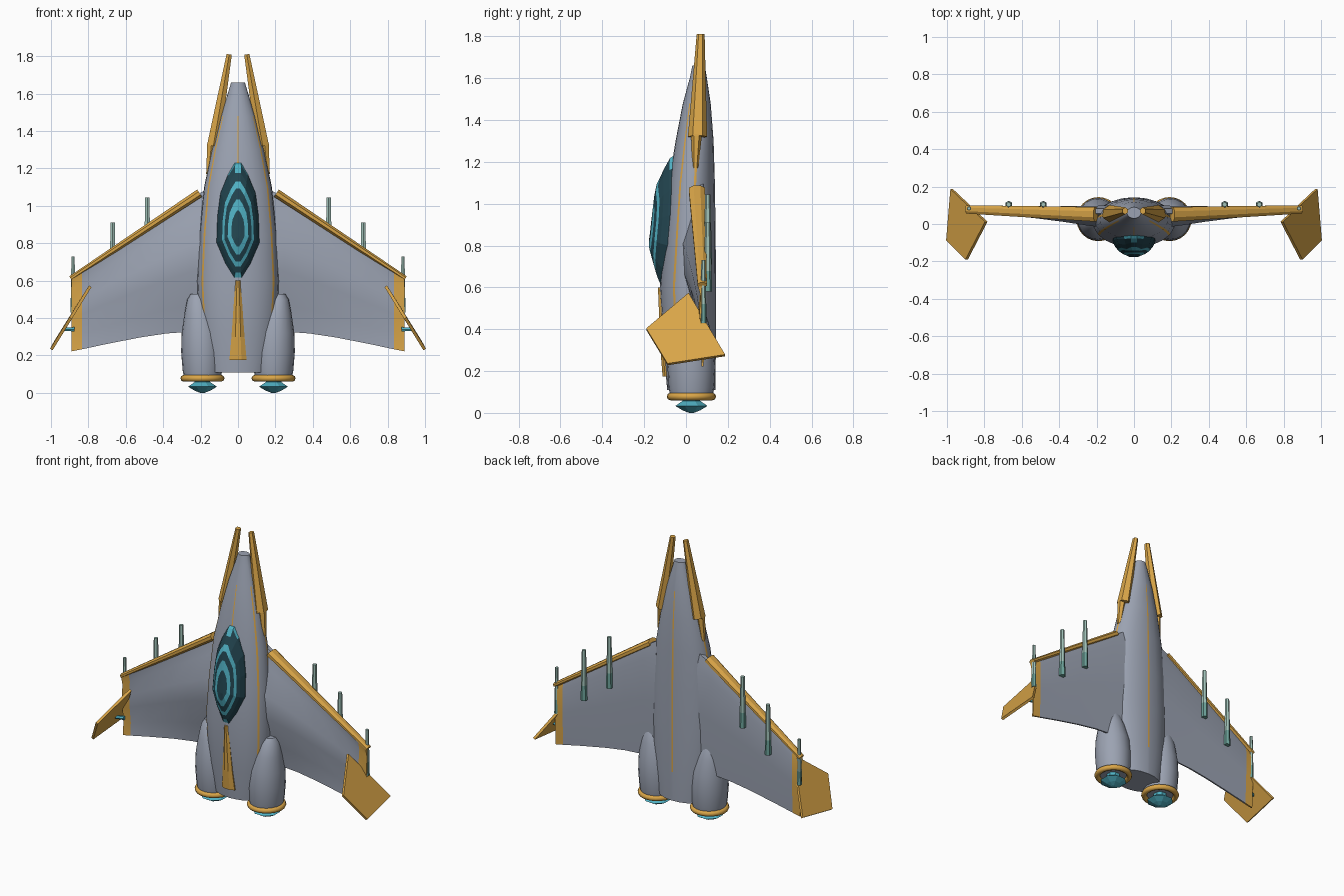
import bpy, bmesh, math
from mathutils import Vector

if "Cube" in bpy.data.objects:
    bpy.data.objects.remove(bpy.data.objects["Cube"])


def material(name, rgb):
    m = bpy.data.materials.new(name)
    m.diffuse_color = (*rgb, 1)
    m.use_nodes = True
    m.node_tree.nodes["Principled BSDF"].inputs["Base Color"].default_value = m.diffuse_color
    return m


GREY = material("hull grey", (0.33, 0.365, 0.445))
GOLD = material("gold trim", (0.70, 0.38, 0.065))
DARK = material("dark glass", (0.016, 0.058, 0.078))
CYAN = material("cyan glow", (0.08, 0.44, 0.55))
PALE = material("pale metal", (0.36, 0.55, 0.49))
TEAL = material("teal metal", (0.15, 0.36, 0.32))


def lerp(table, z):
    """Linear lookup of (key, value) pairs in ascending key order."""
    for (a, va), (b, vb) in zip(table, table[1:]):
        if z <= b:
            t = max(0, (z - a) / (b - a))
            return va + (vb - va) * t
    return table[-1][1]


def finish(name, bm, mats, smooth=None):
    bmesh.ops.recalc_face_normals(bm, faces=bm.faces)
    me = bpy.data.meshes.new(name)
    bm.to_mesh(me)
    bm.free()
    for m in mats:
        me.materials.append(m)
    ob = bpy.data.objects.new(name, me)
    bpy.context.collection.objects.link(ob)
    if smooth:
        bpy.ops.object.select_all(action='DESELECT')
        ob.select_set(True)
        bpy.context.view_layer.objects.active = ob
        bpy.ops.object.shade_smooth_by_angle(angle=math.radians(smooth))
    return ob


def loft(name, rings, mats, rule=None, smooth=None):
    """Skin closed rings; rule(ring index, side index, face centre) picks the colour."""
    bm = bmesh.new()
    vs = [[bm.verts.new(p) for p in r] for r in rings]
    n = len(vs[0])
    for i in range(len(vs) - 1):
        for j in range(n):
            k = (j + 1) % n
            f = bm.faces.new((vs[i][j], vs[i][k], vs[i + 1][k], vs[i + 1][j]))
            if rule:
                f.material_index = rule(i, j, f.calc_center_median())
    for i, ends in ((0, vs[0]), (-2, vs[-1])):
        f = bm.faces.new(ends)
        if rule:
            f.material_index = rule(i, 0, f.calc_center_median())
    return finish(name, bm, mats, smooth)


def disc(cx, cy, z, rx, ry, n, turn=0.0):
    return [(cx + rx * math.cos(2 * math.pi * k / n + turn),
             cy + ry * math.sin(2 * math.pi * k / n + turn), z) for k in range(n)]


# Fuselage: elliptical sections (z, half width, front y, back y) with painted stripes
SECTIONS = [(0.11, .17, -.09, .14), (0.3, .205, -.107, .143), (0.6, .22, -.125, .143),
            (0.85, .207, -.105, .142), (1.1, .182, -.082, .138), (1.3, .14, -.05, .132),
            (1.48, .093, -.015, .118), (1.6, .055, .018, .10), (1.66, .037, .03, .09)]
half = [1.5, 15, 29, 43, 57.5, 62.5, 78, 95, 101, 115, 130, 145, 162, 178.3]
angles = half + [360 - a for a in reversed(half)]
rings = []
for z, rx, yf, yb in SECTIONS:
    cy, ry = (yf + yb) / 2, (yb - yf) / 2
    rings.append([(rx * math.sin(math.radians(a)), cy - ry * math.cos(math.radians(a)), z)
                  for a in angles])


def stripe(i, j, c):
    a = (angles[j] + angles[(j + 1) % len(angles)]) / 2
    a = min(a, 360 - a) if j < len(angles) - 1 else 0
    if i < 0 or c.z < 0.25:
        return 0
    return int((abs(a - 60) < 1 and 0.4 < c.z < 1.45) or (abs(a - 98) < 1 and 0.6 < c.z < 1.3)
               or (a > 179 and c.z < 1.5) or (a < 1 and 1.15 < c.z < 1.5))


loft("fuselage", rings, [GREY, GOLD], stripe, 40)

# Canopy: faceted dome with concentric glowing bands
WIDTH = [(0.6, .02), (0.68, .07), (0.8, .12), (0.95, .115), (1.08, .098), (1.18, .055), (1.24, .018)]
RIDGE = [(0.6, -.126), (0.8, -.18), (1.08, -.147), (1.24, -.072)]
BASE = [(0.6, -.10), (0.8, -.055), (1.08, -.035), (1.24, -.045)]


def dome(x, z):
    b = lerp(BASE, z)
    u = min(1, abs(x) / lerp(WIDTH, z))
    return (x, b + (lerp(RIDGE, z) - b) * math.sqrt(1 - u * u), z)


outline = [(s * w, z) for s, t in ((1, WIDTH), (-1, WIDTH[::-1])) for z, w in t]
MID = 0.86
rings = [[dome(x * t, MID + (z - MID) * t) for x, z in outline]
         for t in (1, .94, .83, .71, .61, .46, .3, .12)]
loft("canopy", rings, [DARK, CYAN],
     lambda i, j, c: int(i in (3, 5) or c.z > 1.17 or (i < 2 and c.z < 0.64 and i >= 0)))

# Spine fin below the canopy
rings = [[(-w, y + .05, z), (-w, y + .012, z), (-w * .4, y, z), (w * .4, y, z), (w, y + .012, z), (w, y + .05, z)]
         for z, w, y in ((.175, .046, -.112), (.3, .035, -.122), (.6, .014, -.134))]
loft("spine_fin", rings, [GOLD])


def rod(name, p, q, r0, r1, n, mats, rule=None, flat=1.0):
    """Tapered bar from p to q; flat squeezes it across y."""
    p, q = Vector(p), Vector(q)
    d = (q - p).normalized()
    v = Vector((0, 1, 0))
    u = d.cross(v).normalized()
    out = []
    for t in (0, .3, 1):
        r = r0 + (r1 - r0) * t
        c = p.lerp(q, t)
        out.append([c + u * (r * flat * math.cos(2 * math.pi * (k + .5) / n))
                    + v * (r * math.sin(2 * math.pi * (k + .5) / n)) for k in range(n)])
    return loft(name, out, mats, rule)


for s, side in ((1, "right"), (-1, "left")):
    # Wing: bulged section, gold tip band
    rings = []
    for x, le, te, yf, yb in ((.15, 1.10, .33, -.02, .098), (.25, 1.04, .327, -.008, .097),
                              (.38, .955, .318, .012, .095), (.52, .862, .297, .03, .094),
                              (.70, .742, .262, .05, .093), (.835, .652, .233, .06, .092),
                              (.89, .615, .222, .064, .092)):
        c = le - te
        m = yf * .45 + .075 * .55
        rings.append([(s * x, y, le - c * f) for f, y in
                      ((0, .055), (.15, m), (.35, yf), (.55, yf + .006), (.8, m + .01),
                       (1, .074), (1, .084), (.5, yb), (.12, yb), (0, .082))])
    loft("wing_" + side, rings, [GREY, GOLD], lambda i, j, c: int(abs(c.x) > .836), 35)

    # Leading edge bar and painted strip behind it
    rod("leading_edge_" + side, (s * .205, .052, 1.068), (s * .895, .078, .612),
        .042, .024, 8, [GOLD], flat=.6)

    # Slanted wingtip fin
    bm = bmesh.new()
    pts = [Vector(p) for p in ((s * .79, .012, .57), (s * .975, .187, .275),
                               (s * .998, -.088, .232), (s * .895, -.19, .40))]
    nrm = (pts[1] - pts[0]).cross(pts[3] - pts[0]).normalized() * .008
    a = [bm.verts.new(p + nrm) for p in pts]
    b = [bm.verts.new(p - nrm) for p in pts]
    bm.faces.new(a)
    bm.faces.new(b)
    for k in range(4):
        bm.faces.new((a[k], a[k - 1], b[k - 1], b[k]))
    finish("tip_fin_" + side, bm, [GOLD])

    # Guns under the wing and at the tip
    for name, x, y, z0, z1, r in (("inner_gun", .485, .104, .71, 1.045, .017),
                                  ("outer_gun", .67, .104, .58, .91, .017),
                                  ("tip_gun", .882, .083, .43, .73, .013)):
        rod(name + "_" + side, (s * x, y, z0), (s * x, y, z1), r * 1.2, r * .75, 6, [PALE, TEAL],
            lambda i, j, c: int(i == 0))
    rod("tip_joint_" + side, (s * .875, .07, .34), (s * .93, .05, .34), .013, .01, 6, [CYAN])

    # Nose prong with its short tail
    rod("nose_prong_" + side, (s * .132, .055, 1.32), (s * .047, .07, 1.81), .046, .019, 6, [GOLD], flat=.85)
    rod("prong_tail_" + side, (s * .158, .045, 1.17), (s * .142, .05, 1.33), .014, .026, 6, [GOLD])

    # Engine pod, ring and nozzle
    pod = [disc(s * x, .026, z, r, r * 1.03, 20) for z, x, r in
           ((.08, .19, .098), (.12, .19, .106), (.22, .193, .111), (.32, .196, .105),
            (.42, .204, .083), (.5, .213, .058), (.53, .216, .036))]
    loft("engine_" + side, pod, [GREY], None, 40)
    bpy.ops.mesh.primitive_torus_add(location=(s * .19, .026, .078), major_radius=.1, minor_radius=.018,
                                     major_segments=24, minor_segments=8)
    ring = bpy.context.object
    ring.name = "engine_ring_" + side
    ring.data.materials.append(GOLD)
    bpy.ops.object.shade_smooth_by_angle(angle=math.radians(60))
    loft("nozzle_" + side, [disc(s * .19, .026, z, r, r, 8, .39) for z, r in
                            ((0, .012), (.012, .045), (.033, .083), (.058, .045), (.085, .04))], [CYAN])
